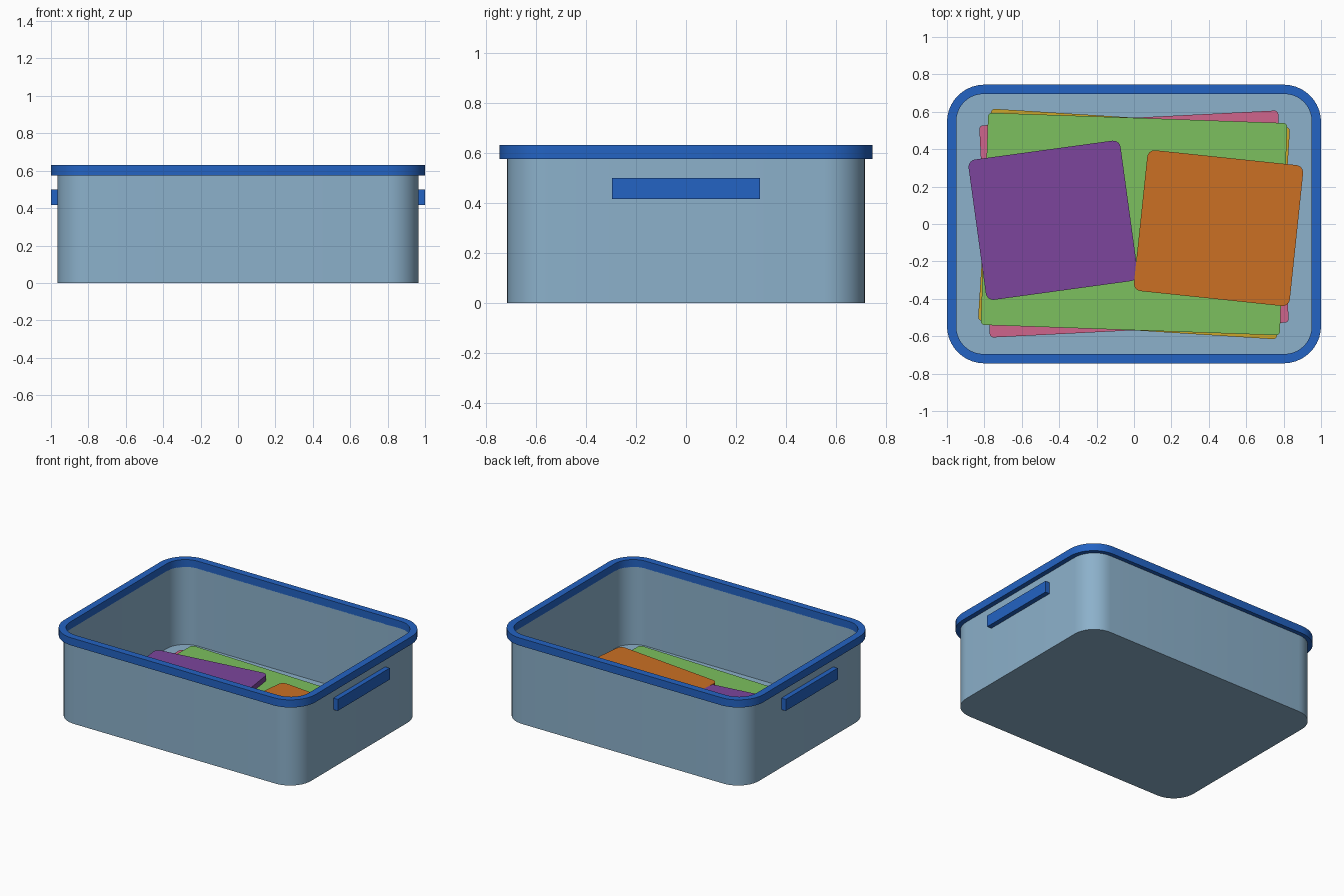
import bpy
import bmesh
from math import sin, cos, pi, radians
from mathutils import Color

cube = bpy.data.objects.get("Cube")
if cube:
    bpy.data.objects.remove(cube, do_unlink=True)


def material(name, r, g, b):
    col = Color((r / 255, g / 255, b / 255)).from_srgb_to_scene_linear()
    mat = bpy.data.materials.new(name)
    mat.use_nodes = True
    mat.diffuse_color = (*col, 1)
    mat.node_tree.nodes["Principled BSDF"].inputs["Base Color"].default_value = (*col, 1)
    return mat


def rounded_loop(bm, hx, hy, r, z, seg=10):
    """Ring of vertices around a rounded rectangle, counter-clockwise."""
    ring = []
    for i, (sx, sy) in enumerate([(1, 1), (-1, 1), (-1, -1), (1, -1)]):
        for k in range(seg + 1):
            a = (i + k / seg) * pi / 2
            ring.append(bm.verts.new((sx * (hx - r) + r * cos(a),
                                      sy * (hy - r) + r * sin(a), z)))
    return ring


def loft(name, sections, mat, closed=False, seg=10):
    """Skin rounded rectangles; cap the ends or join last to first."""
    bm = bmesh.new()
    rings = [rounded_loop(bm, *s, seg) for s in sections]
    pairs = list(zip(rings, rings[1:]))
    if closed:
        pairs.append((rings[-1], rings[0]))
    else:
        bm.faces.new(rings[0][::-1])
        bm.faces.new(rings[-1])
    n = len(rings[0])
    for a, b in pairs:
        for i in range(n):
            j = (i + 1) % n
            bm.faces.new((a[i], a[j], b[j], b[i]))
    bmesh.ops.recalc_face_normals(bm, faces=bm.faces)
    mesh = bpy.data.meshes.new(name)
    bm.to_mesh(mesh)
    bm.free()
    mesh.materials.append(mat)
    obj = bpy.data.objects.new(name, mesh)
    bpy.context.collection.objects.link(obj)
    bpy.ops.object.select_all(action='DESELECT')
    obj.select_set(True)
    bpy.context.view_layer.objects.active = obj
    bpy.ops.object.shade_smooth_by_angle(angle=radians(30))
    return obj


def slab(name, w, d, r, z0, z1, x, y, angle, mat):
    obj = loft(name, [(w / 2, d / 2, r, z0), (w / 2, d / 2, r, z1)], mat, seg=5)
    obj.location = (x, y, 0)
    obj.rotation_euler.z = radians(angle)
    return obj


blue = material("rim blue", 35, 99, 195)
tub_blue = material("pale tub blue", 140, 177, 203)
yellow = material("mustard yellow", 204, 166, 42)
pink = material("rose pink", 207, 101, 140)
green = material("leaf green", 124, 192, 94)
purple = material("purple", 124, 69, 156)
orange = material("orange", 203, 112, 36)

# Open tub: outer wall, lip, inner wall and floor
loft("tub", [(0.965, 0.715, 0.165, 0), (0.965, 0.715, 0.165, 0.577),
             (0.95, 0.695, 0.145, 0.577), (0.95, 0.695, 0.145, 0.02)], tub_blue)

# Rim band around the opening
loft("rim", [(1, 0.745, 0.2, 0.575), (1, 0.745, 0.2, 0.63),
             (0.95, 0.695, 0.145, 0.63), (0.95, 0.695, 0.145, 0.575)], blue, closed=True)

# Handles on both ends
for side, x in (("left", 0.98), ("right", -0.98)):
    bpy.ops.mesh.primitive_cube_add(size=1, location=(x, 0, 0.457))
    handle = bpy.context.object
    handle.name = side + "_handle"
    handle.scale = (0.04, 0.59, 0.083)
    handle.data.materials.append(blue)

# Stack of large sheets, each turned a little
sheets = [("yellow_sheet", -3.6, yellow), ("pink_sheet", 2.9, pink), ("green_sheet", -2, green)]
for i, (name, angle, mat) in enumerate(sheets):
    z = 0.02 + i * 0.017
    slab(name, 1.6, 1.135, 0.02, z, z + 0.017, 0, 0, angle, mat)

# Two smaller pads lying on top
slab("purple_pad", 0.82, 0.757, 0.04, 0.071, 0.11, -0.432, 0.02, 7.8, purple)
slab("orange_pad", 0.838, 0.757, 0.04, 0.071, 0.111, 0.452, -0.022, -6, orange)
